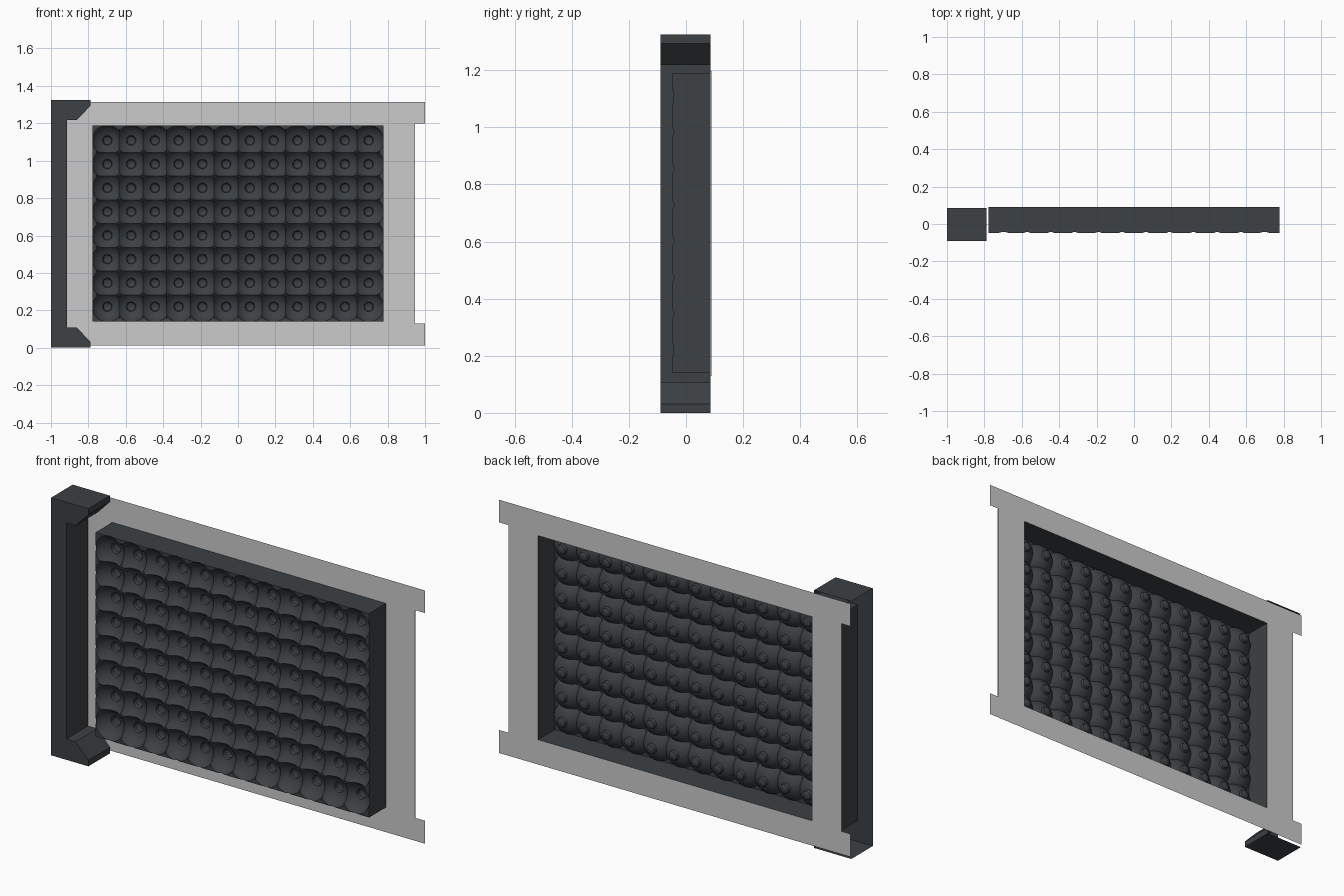
import bpy, bmesh, math

if "Cube" in bpy.data.objects:
    bpy.data.objects.remove(bpy.data.objects["Cube"])

dark = bpy.data.materials.new("dark_plastic")
dark.diffuse_color = (0.045, 0.052, 0.056, 1)
dark.use_nodes = True
dark.node_tree.nodes["Principled BSDF"].inputs["Base Color"].default_value = dark.diffuse_color


def make(name, bm, mat=None):
    me = bpy.data.meshes.new(name)
    bm.to_mesh(me)
    bm.free()
    ob = bpy.data.objects.new(name, me)
    bpy.context.collection.objects.link(ob)
    if mat:
        me.materials.append(mat)
    return ob


FRONT, BACK = -0.047, 0.09
PITCH, COLS, ROWS, MID_Z = 0.127, 12, 8, 0.664
HALF, RIM, R, DEPTH = PITCH / 2, 0.080, 0.0812, 0.055
TRAY_X = PITCH * (COLS - 1) / 2 + RIM
TRAY_Z = PITCH * (ROWS - 1) / 2 + RIM


def dish(r):
    """Depth of the concave cup at distance r from its centre."""
    return DEPTH * (1 - (r / R) ** 2) ** 0.65 if r < R else 0


def side(a, b, n=8):
    return [(a[0] + (b[0] - a[0]) * i / n, a[1] + (b[1] - a[1]) * i / n) for i in range(n)]


# Tray front: a grid of cups, each made of rings running out to its cell border
bm = bmesh.new()
for c in range(COLS):
    for k in range(ROWS):
        cx = (c - (COLS - 1) / 2) * PITCH
        cz = MID_Z + (k - (ROWS - 1) / 2) * PITCH
        x0, x1 = -(RIM if c == 0 else HALF), (RIM if c == COLS - 1 else HALF)
        z0, z1 = -(RIM if k == 0 else HALF), (RIM if k == ROWS - 1 else HALF)
        corners = [(x0, z0), (x1, z0), (x1, z1), (x0, z1)]
        border = [p for i in range(4) for p in side(corners[i], corners[(i + 1) % 4])]
        spokes = []
        for px, pz in border:
            b = math.hypot(px, pz)
            e = min(b, R)
            # small rounded socket at the bottom of the cup
            prof = [(0.012, DEPTH + 0.016), (0.022, DEPTH + 0.010), (0.026, dish(0.026))]
            for t in (0.3, 0.55, 0.75, 0.9, 1):
                r = 0.026 + (e - 0.026) * t
                prof.append((r, dish(r)))
            prof.append((b, dish(b)))
            spokes.append([bm.verts.new((cx + px / b * r, FRONT + d, cz + pz / b * r)) for r, d in prof])
        n = len(spokes)
        bm.faces.new([s[0] for s in spokes])
        for i in range(n):
            s, t = spokes[i], spokes[(i + 1) % n]
            for j in range(len(s) - 1):
                bm.faces.new((s[j], s[j + 1], t[j + 1], t[j]))
bmesh.ops.remove_doubles(bm, verts=bm.verts, dist=1e-5)

# Tray side walls, open at the back
rim = [e for e in bm.edges if e.is_boundary]
for g in bmesh.ops.extrude_edge_only(bm, edges=rim)["geom"]:
    if isinstance(g, bmesh.types.BMVert):
        g.co.y = BACK
bmesh.ops.recalc_face_normals(bm, faces=bm.faces)
tray = make("cup_tray", bm, dark)
bpy.context.view_layer.objects.active = tray
tray.select_set(True)
bpy.ops.object.shade_smooth_by_angle(angle=math.radians(32))

# Flat frame plate with a window for the tray and a notch at each end
xs = [-1, -0.947, -TRAY_X, TRAY_X, 0.947, 1]
zs = [0.012, 0.13, MID_Z - TRAY_Z, MID_Z + TRAY_Z, 1.198, 1.314]
bm = bmesh.new()
grid = [[bm.verts.new((x, BACK, z)) for z in zs] for x in xs]
for i in range(5):
    for j in range(5):
        window = i == 2 and j == 2
        notch = i in (0, 4) and 1 <= j <= 3
        if not (window or notch):
            bm.faces.new((grid[i][j], grid[i + 1][j], grid[i + 1][j + 1], grid[i][j + 1]))
# narrow lip along each notch
for x in (xs[1], xs[4]):
    bm.faces.new([bm.verts.new(p) for p in ((x, 0.084, zs[1]), (x, BACK, zs[1]),
                                            (x, BACK, zs[4]), (x, 0.084, zs[4]))])
make("frame_plate", bm)

# C-shaped end bracket: front face and edge walls, open at the back and outer side
H = 1.325
half = [(-1, 0), (-0.788, 0), (-0.788, 0.031), (-0.861, 0.107), (-0.914, 0.107)]
outline = half + [(x, H - z) for x, z in reversed(half)]
bm = bmesh.new()
f = [bm.verts.new((x, -0.09, z)) for x, z in outline]
b = [bm.verts.new((x, 0.085, z)) for x, z in outline]
bm.faces.new(f)
for i in range(len(f) - 1):
    bm.faces.new((f[i], b[i], b[i + 1], f[i + 1]))
bmesh.ops.recalc_face_normals(bm, faces=bm.faces)
make("end_bracket", bm, dark)
